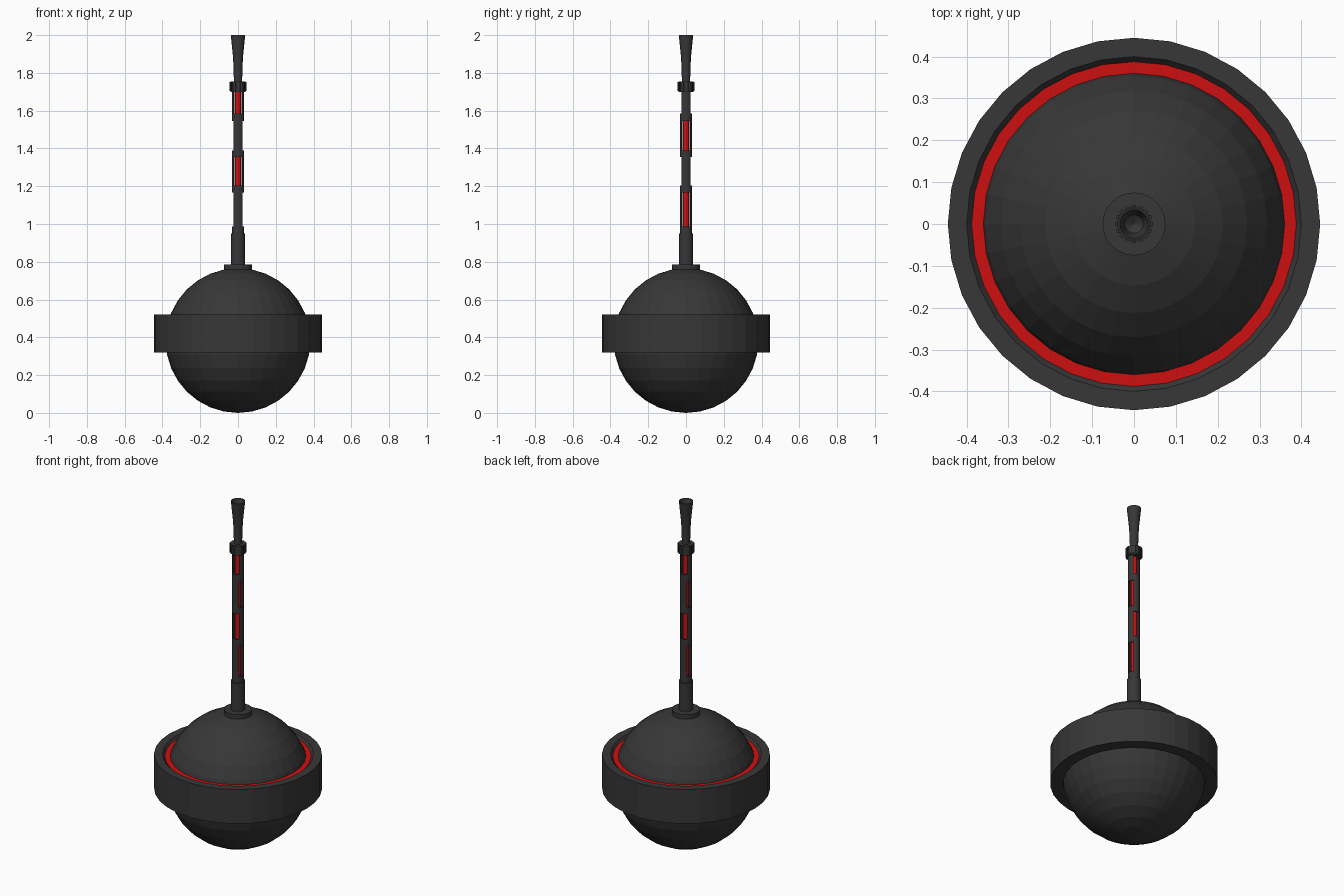
import bpy, bmesh
from math import pi, sin, cos, tau
from mathutils import Matrix

cube = bpy.data.objects.get("Cube")
if cube:
    bpy.data.objects.remove(cube, do_unlink=True)


def material(name, rgb):
    m = bpy.data.materials.new(name)
    m.use_nodes = True
    m.diffuse_color = (*rgb, 1)
    m.node_tree.nodes["Principled BSDF"].inputs["Base Color"].default_value = (*rgb, 1)
    return m


GREY = material("charcoal_grey", (0.038, 0.038, 0.038))
RED = material("bright_red", (0.62, 0.005, 0.005))


def finish(name, bm, mat):
    bmesh.ops.recalc_face_normals(bm, faces=bm.faces)
    mesh = bpy.data.meshes.new(name)
    bm.to_mesh(mesh)
    bm.free()
    mesh.materials.append(mat)
    obj = bpy.data.objects.new(name, mesh)
    bpy.context.collection.objects.link(obj)
    return obj


def sweep(bm, profile, sides, start=0.0, angle=tau):
    """Turn a closed (radius, height) outline about the z axis."""
    full = angle == tau
    count = sides if full else sides + 1
    rows = []
    for i in range(count):
        a = start + angle * i / sides
        rows.append([bm.verts.new((r * cos(a), r * sin(a), z)) for r, z in profile])
    n = len(profile)
    for i in range(sides):
        p, q = rows[i], rows[(i + 1) % count]
        for j in range(n):
            k = (j + 1) % n
            bm.faces.new((p[j], q[j], q[k], p[k]))
    if not full:
        bm.faces.new(rows[0])
        bm.faces.new(rows[-1])


def lathe(name, profile, sides, mat):
    bm = bmesh.new()
    sweep(bm, profile, sides)
    bmesh.ops.remove_doubles(bm, verts=bm.verts, dist=1e-5)
    return finish(name, bm, mat)


def cylinder(name, radius, z0, z1, sides, mat):
    bm = bmesh.new()
    bmesh.ops.create_cone(bm, cap_ends=True, segments=sides, radius1=radius,
                          radius2=radius, depth=z1 - z0,
                          matrix=Matrix.Translation((0, 0, (z0 + z1) / 2)))
    return finish(name, bm, mat)


# Round body
R = 0.383
bm = bmesh.new()
bmesh.ops.create_uvsphere(bm, u_segments=32, v_segments=16, radius=R,
                          matrix=Matrix.Translation((0, 0, R)))
finish("ball_body", bm, GREY)

# Wide band with a sloped inner lip, and the red inlay in it
lathe("outer_band", [(0.35, 0.32), (0.445, 0.32), (0.445, 0.52),
                     (0.4, 0.52), (0.388, 0.506), (0.35, 0.506)], 32, GREY)
lathe("red_inlay", [(0.35, 0.504), (0.388, 0.504), (0.388, 0.509), (0.35, 0.509)], 32, RED)

# Neck
cylinder("neck_collar", 0.075, 0.74, 0.785, 32, GREY)
cylinder("neck", 0.038, 0.78, 0.95, 32, GREY)

# Slotted sleeve: solid rings joined by pairs of walls that alternate direction
OUT, INN = 0.032, 0.027
rings = [(0.94, 0.988), (1.168, 1.204), (1.355, 1.39), (1.545, 1.585), (1.7, 1.74)]
bm = bmesh.new()
for z0, z1 in rings:
    sweep(bm, [(INN, z0), (OUT, z0), (OUT, z1), (INN, z1)], 32)
for i in range(len(rings) - 1):
    z0, z1 = rings[i][1], rings[i + 1][0]
    middle = pi / 2 if i % 2 == 0 else 0
    for side in (0, pi):
        sweep(bm, [(INN, z0), (OUT, z0), (OUT, z1), (INN, z1)], 8,
              middle + side - pi / 4, pi / 2)
finish("slotted_sleeve", bm, GREY)
cylinder("red_core", 0.015, 0.94, 1.72, 16, RED)

# Ribbed grip ring
cylinder("grip_ring", 0.041, 1.7, 1.755, 32, GREY)
bm = bmesh.new()
for i in range(16):
    bmesh.ops.create_cube(bm, size=1, matrix=Matrix.Rotation(tau * i / 16, 4, "Z")
                          @ Matrix.Translation((0.041, 0, 1.7275))
                          @ Matrix.Diagonal((0.009, 0.009, 0.047, 1)))
finish("grip_ribs", bm, GREY)

# Flared, hollow end
lathe("flared_tip", [(0, 1.74), (0.022, 1.74), (0.023, 1.82), (0.027, 1.89),
                     (0.038, 2.0), (0.034, 2.0), (0.022, 1.96), (0, 1.945)], 32, GREY)
